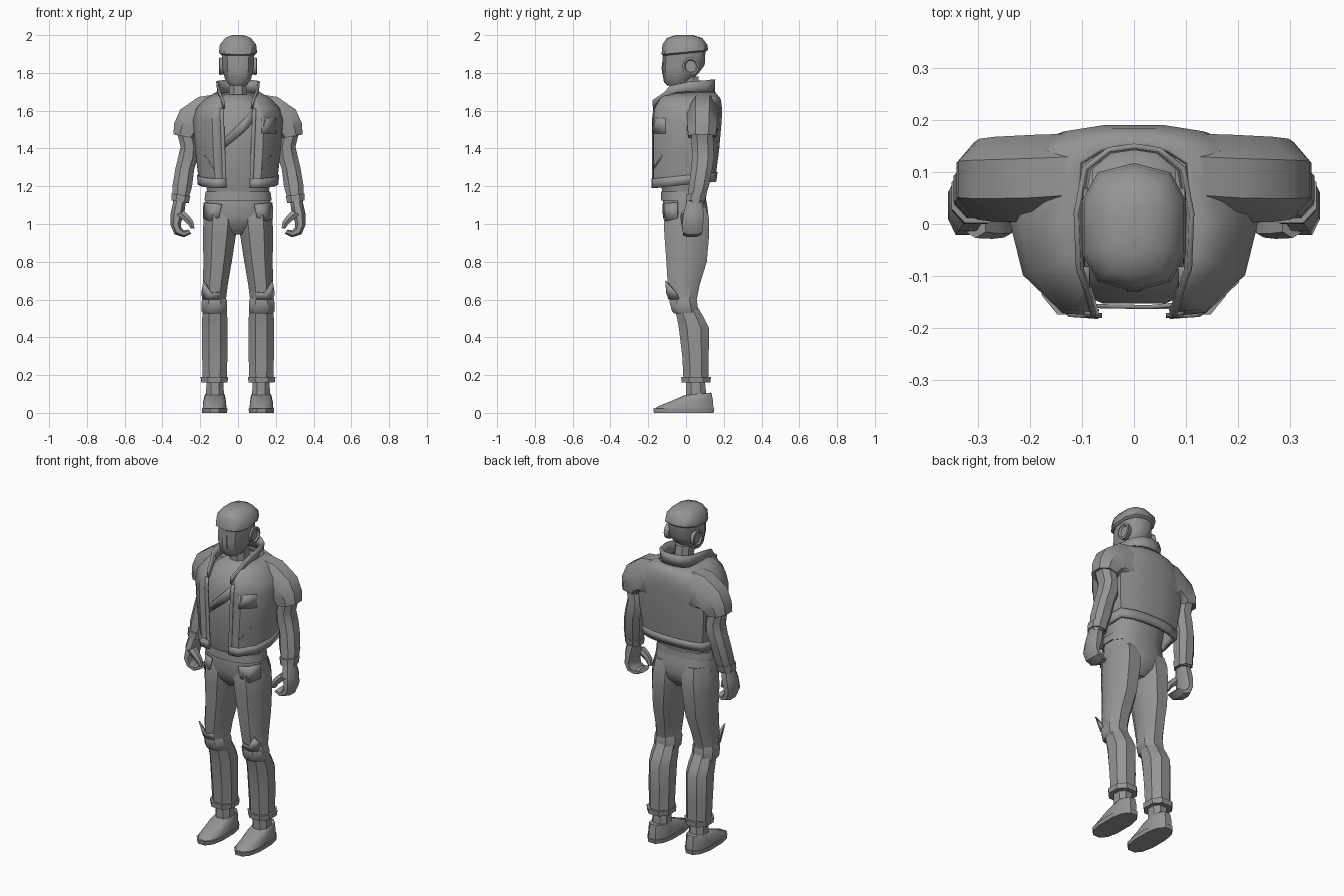
import bpy, bmesh, math

grey = bpy.data.materials.new("mid_grey")
grey.diffuse_color = (0.3, 0.3, 0.3, 1)


def finish(name, bm, angle=38):
    bmesh.ops.recalc_face_normals(bm, faces=bm.faces[:])
    me = bpy.data.meshes.new(name)
    bm.to_mesh(me)
    bm.free()
    me.materials.append(grey)
    ob = bpy.data.objects.new(name, me)
    bpy.context.collection.objects.link(ob)
    bpy.ops.object.select_all(action='DESELECT')
    ob.select_set(True)
    bpy.context.view_layer.objects.active = ob
    bpy.ops.object.shade_smooth_by_angle(angle=math.radians(angle))
    return ob


def loft(name, rings, n=8, p=0.85, side=1):
    """Rings: centre x, y, z, half width, half depth, tilt about y (deg), slope of z along y."""
    bm = bmesh.new()
    off = math.pi / n
    norm = math.cos(off) ** p
    prev = first = None
    for r in rings:
        x, y, z, hx, hy, tilt, slope = tuple(r) + (0,) * (7 - len(r))
        t = math.radians(tilt)
        vs = []
        for i in range(n):
            a = off + 2 * math.pi * i / n
            c, s = math.cos(a), math.sin(a)
            u = math.copysign(abs(c) ** p, c) / norm * hx
            v = math.copysign(abs(s) ** p, s) / norm * hy
            vs.append(bm.verts.new((side * (x + u * math.cos(t)), y + v,
                                    z + u * math.sin(t) + slope * v)))
        if prev:
            for i in range(n):
                j = (i + 1) % n
                bm.faces.new((prev[i], prev[j], vs[j], vs[i]))
        else:
            first = vs
        prev = vs
    bm.faces.new(first)
    bm.faces.new(prev)
    return finish(name, bm)


def pair(name, rings, **kw):
    for tag, s in (("left", 1), ("right", -1)):
        loft(tag + "_" + name, rings, side=s, **kw)


def sheet(name, rows, thick=0.008, mirror=True):
    """Grid of points thickened into a cloth panel."""
    bm = bmesh.new()
    g = [[bm.verts.new(p) for p in row] for row in rows]
    for a, b in zip(g, g[1:]):
        for i in range(len(a) - 1):
            bm.faces.new((a[i], a[i + 1], b[i + 1], b[i]))
    ob = finish(name, bm)
    if mirror:
        m = ob.modifiers.new("mirror", 'MIRROR')
        m.use_clip = True
    s = ob.modifiers.new("solidify", 'SOLIDIFY')
    s.thickness = thick
    s.offset = 0


# Head, cap of hair, ears, nose and neck
loft("face", [(0, -.045, 1.737, .047, .05, 0, .1), (0, -.025, 1.775, .069, .088, 0, .25),
              (0, -.015, 1.83, .083, .109, 0, .1), (0, -.008, 1.93, .088, .107)], n=10)
loft("hair", [(0, -.006, 1.902, .09, .11, 0, .1), (0, -.006, 1.91, .1, .119, 0, .1),
              (0, -.006, 1.95, .096, .114), (0, -.008, 1.985, .068, .09), (0, -.01, 2.0, .03, .045)],
     n=10, p=.75)
loft("nose", [(0, -.112, 1.785, .014, .012), (0, -.115, 1.825, .014, .015),
              (0, -.107, 1.89, .009, .01)], n=4)
pair("ear", [(.072, .025, 1.835, .042, .038, 90), (.098, .025, 1.835, .047, .044, 90),
             (.1, .025, 1.835, .036, .034, 90), (.09, .025, 1.835, .03, .028, 90)], n=10, p=1)
loft("neck", [(0, .025, 1.6, .06, .07), (0, .02, 1.68, .047, .06), (0, .01, 1.78, .045, .055)])

# Shirt under the jacket and its diagonal sash
loft("shirt", [(0, -.01, 1.15, .16, .11), (0, -.01, 1.24, .175, .13), (0, 0, 1.4, .185, .153),
               (0, .005, 1.55, .185, .158), (0, .02, 1.64, .13, .135), (0, .025, 1.685, .07, .085)], n=12)
sheet("sash", [[(.08, -.155, 1.61), (.03, -.160, 1.555), (-.075, -.158, 1.45)],
               [(.08, -.159, 1.54), (.03, -.160, 1.485), (-.075, -.158, 1.40)]], .008, False)


# Jacket: half outline at each height, mirrored
def outline(z, yf, w, yb, xe, grow=0):
    yf, w, yb = yf - grow, w + grow, yb + grow
    pts = [(xe, yf), (max(xe + .012, .58 * w), yf * .98), (.9 * w, yf * .56), (w, 0),
           (.93 * w, .78 * yb), (.58 * w, .94 * yb), (.25 * w, yb), (0, yb)]
    lift = .035 if z < 1.3 else 0
    return [(x, y, z + lift * (y - yf) / (yb - yf)) for x, y in pts]


levels = [(1.19, -.17, .2, .148, .068), (1.24, -.17, .205, .154, .068), (1.40, -.17, .222, .17, .074),
          (1.55, -.17, .232, .183, .08), (1.61, -.163, .215, .185, .082), (1.66, -.135, .17, .178, .085),
          (1.695, -.085, .11, .15, .085)]
sheet("jacket_body", [outline(*l) for l in levels], .012)
sheet("jacket_hem", [outline(*l, grow=.007) for l in levels[:2]], .012)
sheet("jacket_front_edge", [[(l[4] - .006, l[1] - .006, l[0]), (l[4] + .014, l[1] - .006, l[0])]
                            for l in levels[:5]], .009)

# Standing collar with lapels running forward
rim = [(.072, -.174), (.09, -.11), (.099, -.085), (.103, .02), (.088, .105), (.045, .14), (0, .147)]
low = [1.61, 1.655, 1.67, 1.685, 1.69, 1.695, 1.695]
rise = [.045, .045, .062, .07, .07, .07, .07]
sheet("collar", [[(x, y, z) for (x, y), z in zip(rim, low)],
                 [(x * 1.08, y * 1.02, z + h) for (x, y), z, h in zip(rim, low, rise)]], .01)
sheet("chest_pocket", [[(.125, -.175, z), (.16, -.146, z), (.2, -.108, z)] for z in (1.48, 1.56)],
      .009, False)
sheet("slash_pocket", [[(.125, -.17, 1.30), (.175, -.126, 1.365)],
                       [(.125, -.17, 1.29), (.175, -.126, 1.355)]], .009)

# Sleeves, arms and cuffs
pair("sleeve", [(.08, .095, 1.57, .122, .08, 90), (.17, .088, 1.555, .124, .084, 72),
                (.235, .086, 1.535, .1, .082, 45), (.266, .086, 1.50, .079, .078, 25),
                (.28, .084, 1.463, .063, .073, 10), (.278, .084, 1.47, .052, .062, 10)], p=.9)
pair("arm", [(.275, .085, 1.49, .05, .058), (.257, .088, 1.41, .047, .058), (.265, .09, 1.35, .053, .058),
             (.282, .083, 1.29, .05, .056), (.295, .068, 1.2, .052, .053), (.306, .05, 1.11, .038, .042)])
pair("wrist_cuff", [(.302, .055, 1.155, .05, .053, 8), (.306, .05, 1.118, .046, .05, 8)])

# Hands: palm running into curled fingers, plus the thumb
pair("hand", [(.308, .045, 1.125, .033, .04), (.32, .04, 1.06, .036, .053), (.33, .035, 1.0, .028, .056, -10),
              (.318, .035, .963, .025, .052, -45), (.287, .03, .948, .018, .047, -90),
              (.255, .028, .96, .013, .042, -125)])
pair("thumb", [(.305, .0, 1.06, .022, .024, -30), (.272, -.006, 1.03, .019, .02, -45),
               (.25, -.008, 1.005, .016, .016, -30), (.24, -.006, .975, .01, .012, 0)], n=6)

# Trousers
loft("hips", [(0, -.01, 1.17, .162, .108), (0, -.005, 1.1, .176, .117), (0, 0, 1.04, .178, .119),
              (0, .0, .99, .12, .108), (0, .0, .945, .035, .07)], n=12)
loft("waistband", [(0, -.014, 1.125, .178, .119), (0, -.014, 1.172, .172, .118)], n=12)
sheet("hip_pocket", [[(.085, -.121, 1.105), (.14, -.104, 1.11), (.181, -.045, 1.115)],
                     [(.1, -.12, 1.035), (.15, -.105, 1.015), (.183, -.045, 1.03)]], .006)
pair("thigh", [(.09, .0, 1.09, .078, .105), (.092, .002, 1.03, .09, .12), (.098, .004, .95, .088, .119),
               (.108, .003, .8, .075, .107), (.12, -.012, .68, .066, .085), (.125, -.015, .59, .06, .07)],
     p=.9)
pair("knee_band", [(.125, -.012, .615, .058, .066), (.125, -.015, .59, .067, .073),
                   (.125, -.005, .54, .068, .07), (.125, 0, .525, .06, .062)])
sheet("knee_flap", [[(.095, -.092, .64), (.14, -.102, .635), (.182, -.108, .7), (.191, -.05, .635)],
                    [(.095, -.085, .6), (.14, -.09, .6), (.175, -.075, .6), (.187, -.035, .6)]], .006)
pair("shin", [(.123, 0, .56, .06, .062), (.123, .025, .5, .067, .072), (.123, .042, .45, .068, .08),
              (.123, .05, .3, .067, .07), (.123, .053, .17, .063, .066)], p=.9)
pair("trouser_cuff", [(.125, .053, .16, .069, .076), (.125, .053, .19, .073, .079)])

# Shoes
pair("ankle", [(.122, .055, .07, .048, .055), (.122, .05, .17, .045, .05)])
pair("sole", [(.124, -.012, 0, .066, .158), (.124, -.012, .024, .068, .162)], n=12, p=.8)
pair("shoe", [(.124, -.01, .022, .063, .155), (.124, -.002, .05, .061, .145, 0, .1),
              (.123, .03, .085, .054, .105, 0, .2), (.122, .06, .1, .048, .07, 0, .1)], n=12, p=.8)
